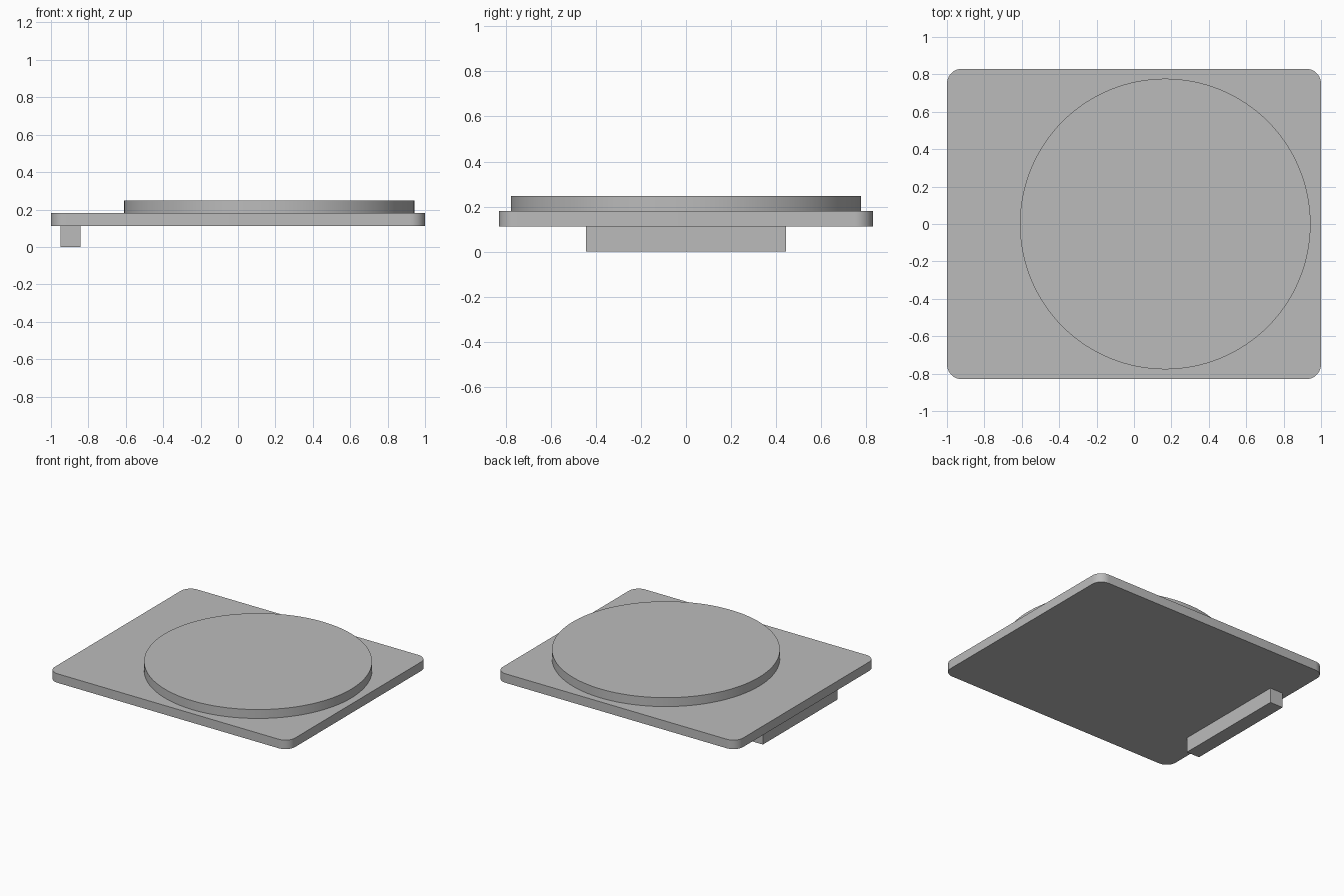
import bpy
import math

cube = bpy.data.objects.get("Cube")
if cube:
    bpy.data.objects.remove(cube, do_unlink=True)

grey = bpy.data.materials.new("plain_grey")
grey.use_nodes = True
colour = (0.5, 0.5, 0.5, 1)
grey.diffuse_color = colour
grey.node_tree.nodes["Principled BSDF"].inputs["Base Color"].default_value = colour

PLATE_BOTTOM, PLATE_TOP, DISC_TOP = 0.112, 0.18, 0.247


def finish(obj, name):
    obj.name = name
    obj.data.materials.append(grey)
    return obj


def box(name, x0, x1, half_y, z0, z1):
    bpy.ops.mesh.primitive_cube_add(size=1, location=((x0 + x1) / 2, 0, (z0 + z1) / 2))
    obj = bpy.context.object
    obj.scale = (x1 - x0, 2 * half_y, z1 - z0)
    bpy.ops.object.transform_apply(location=False, rotation=False, scale=True)
    return finish(obj, name)


# Base plate with rounded vertical corners
plate = box("base_plate", -1, 1, 0.83, PLATE_BOTTOM, PLATE_TOP)
weights = plate.data.attributes.new("bevel_weight_edge", "FLOAT", "EDGE")
for edge in plate.data.edges:
    a, b = (plate.data.vertices[i].co for i in edge.vertices)
    weights.data[edge.index].value = 1.0 if abs(a.z - b.z) > 0.01 else 0.0
bevel = plate.modifiers.new("round_corners", "BEVEL")
bevel.limit_method = "WEIGHT"
bevel.width = 0.08
bevel.segments = 10
bpy.ops.object.modifier_apply(modifier=bevel.name)
bpy.ops.object.shade_smooth_by_angle(angle=math.radians(30))

# Raised round platform
bpy.ops.mesh.primitive_cylinder_add(
    vertices=128, radius=0.777, depth=DISC_TOP - PLATE_TOP,
    location=(0.167, 0, (PLATE_TOP + DISC_TOP) / 2))
finish(bpy.context.object, "round_platform")
bpy.ops.object.shade_smooth_by_angle(angle=math.radians(30))

# Bar under the right edge
box("under_bar", -0.95, -0.842, 0.443, 0, PLATE_BOTTOM)
